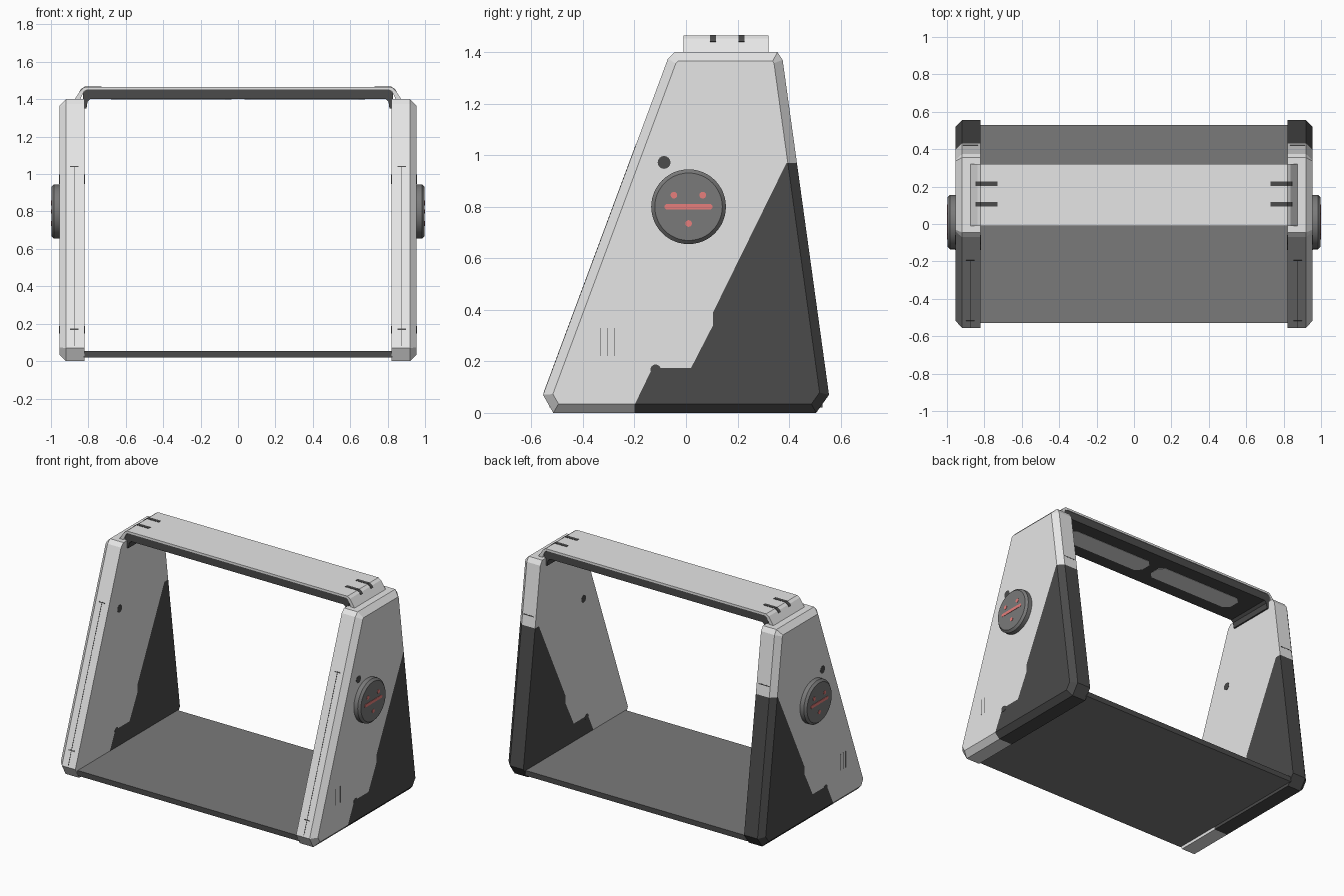
import bpy, bmesh, math
from mathutils import Vector

if "Cube" in bpy.data.objects:
    bpy.data.objects.remove(bpy.data.objects["Cube"])


def material(name, r, g, b):
    m = bpy.data.materials.new(name)
    m.diffuse_color = (r, g, b, 1)
    m.use_nodes = True
    m.node_tree.nodes["Principled BSDF"].inputs["Base Color"].default_value = m.diffuse_color
    return m


LIGHT = material("light_grey", 0.79, 0.79, 0.79)
MID = material("mid_grey", 0.195, 0.195, 0.195)
DARK = material("dark_grey", 0.07, 0.07, 0.07)
RED = material("soft_red", 0.8, 0.21, 0.2)


def prism(pts, axis, a, b, inset=0):
    """Extrude a 2D profile along an axis; optionally chamfer the far end."""
    place = {'x': lambda u, v, w: (w, u, v),
             'y': lambda u, v, w: (u, w, v),
             'z': lambda u, v, w: (u, v, w)}[axis]
    bm = bmesh.new()
    near = [bm.verts.new(place(u, v, a)) for u, v in pts]
    far = [bm.verts.new(place(u, v, b)) for u, v in pts]
    n = len(pts)
    bm.faces.new(near)
    end = bm.faces.new(far)
    for i in range(n):
        j = (i + 1) % n
        bm.faces.new((near[i], near[j], far[j], far[i]))
    bmesh.ops.recalc_face_normals(bm, faces=bm.faces[:])
    if inset:
        bmesh.ops.inset_individual(bm, faces=[end], thickness=inset,
                                   depth=inset, use_even_offset=True)
    return bm


def finish(name, bm, *mats, mirror=False, smooth=False):
    me = bpy.data.meshes.new(name)
    bm.normal_update()
    bm.to_mesh(me)
    bm.free()
    for m in mats:
        me.materials.append(m)
    ob = bpy.data.objects.new(name, me)
    bpy.context.collection.objects.link(ob)
    if mirror:
        mod = ob.modifiers.new("mirror", 'MIRROR')
        mod.use_mirror_merge = False
    if smooth:
        bpy.ops.object.select_all(action='DESELECT')
        ob.select_set(True)
        bpy.context.view_layer.objects.active = ob
        bpy.ops.object.shade_smooth_by_angle(angle=math.radians(30))
    return ob


def rect(u0, u1, v0, v1, c=0):
    if not c:
        return [(u0, v0), (u1, v0), (u1, v1), (u0, v1)]
    return [(u0 + c, v0), (u1 - c, v0), (u1, v0 + c), (u1, v1 - c),
            (u1 - c, v1), (u0 + c, v1), (u0, v1 - c), (u0, v0 + c)]


def disc(u, v, r, n):
    return [(u + r * math.cos(2 * math.pi * i / n),
             v + r * math.sin(2 * math.pi * i / n)) for i in range(n)]


def inside(u, v, poly):
    hit = False
    for (x0, y0), (x1, y1) in zip(poly, poly[1:] + poly[:1]):
        if (y0 > v) != (y1 > v) and u < x0 + (v - y0) * (x1 - x0) / (y1 - y0):
            hit = not hit
    return hit


# Side panels: chamfered outer face, dark stepped area at the lower back
outline = [(-0.515, 0), (0.505, 0), (0.555, 0.07), (0.375, 1.37),
           (0.355, 1.4), (-0.045, 1.4), (-0.07, 1.375), (-0.555, 0.07)]
dark_area = [(0.7, 0.97), (0.39, 0.97), (0.105, 0.39), (0.105, 0.34),
             (0.02, 0.175), (-0.13, 0.175), (-0.2, 0.03), (-0.2, -0.1),
             (0.7, -0.1)]
bm = prism(outline, 'x', 0.82, 0.92, 0.035)
for (y0, z0), (y1, z1) in zip(dark_area[:7], dark_area[1:8]):
    bmesh.ops.bisect_plane(bm, geom=bm.verts[:] + bm.edges[:] + bm.faces[:],
                           dist=1e-5, plane_co=(0, y0, z0),
                           plane_no=Vector((0, z0 - z1, y1 - y0)).normalized())
for f in bm.faces:
    c = f.calc_center_median()
    f.material_index = int(inside(c.y, c.z, dark_area))
finish("side_panel", bm, LIGHT, DARK, mirror=True)

# Round knobs with red marks
finish("side_knob", prism(disc(0.01, 0.8, 0.145, 48), 'x', 0.95, 0.984, 0.014),
       MID, mirror=True, smooth=True)
finish("knob_bar", prism(rect(-0.083, 0.103, 0.79, 0.81, 0.006), 'x', 0.995, 1.0),
       RED, mirror=True)
for y, z in ((-0.047, 0.845), (0.065, 0.845), (0.01, 0.735)):
    finish("knob_dot", prism(disc(y, z, 0.013, 16), 'x', 0.995, 1.0),
           RED, mirror=True)

# Holes and vent slits in the side panels
for y, z, r in ((-0.085, 0.972, 0.025), (-0.118, 0.168, 0.02)):
    finish("panel_hole", prism(disc(y, z, r, 16), 'x', 0.819, 0.956),
           DARK, mirror=True)
for y in (-0.332, -0.304, -0.278):
    finish("vent_slit", prism(rect(y - 0.001, y + 0.001, 0.22, 0.33), 'x',
                              0.95, 0.9555), DARK, mirror=True)


# Seam lines along the sloping front and back edges
def front_y(z):
    return -0.555 + (z - 0.07) * 0.485 / 1.305


def back_y(z):
    return 0.555 - (z - 0.07) * 0.18 / 1.3


def edge_line(name, edge, out, x0, x1, z0, z1):
    pts = [(edge(z0) + out, z0), (edge(z1) + out, z1),
           (edge(z1) - out, z1), (edge(z0) - out, z0)]
    finish(name, prism(pts, 'x', x0, x1), DARK, mirror=True)


edge_line("front_seam", front_y, -0.001, 0.873, 0.877, 0.08, 1.04)
for z in (0.17, 1.04):
    edge_line("front_tick", front_y, -0.001, 0.853, 0.897, z - 0.003, z + 0.003)
edge_line("back_tick", back_y, 0.001, 0.835, 0.915, 1.037, 1.043)

# Floor slab: lighter on its broad faces, dark along its edges
bm = prism(rect(-0.825, 0.825, -0.53, 0.53), 'z', 0.02, 0.055)
for f in bm.faces:
    f.material_index = int(abs(f.normal.z) < 0.5)
finish("floor_slab", bm, MID, DARK)


# Handle: light cover bent over a dark core
def both_sides(half):
    return half + [(-x, z) for x, z in reversed(half)]


upper = both_sides([(0.877, 1.395), (0.838, 1.452), (0.82, 1.465)])
lower = both_sides([(0.845, 1.395), (0.825, 1.442), (0.81, 1.451)])
finish("handle_cover", prism(upper + lower[::-1], 'y', -0.01, 0.32), LIGHT)
core_low = both_sides([(0.79, 1.4), (0.805, 1.385), (0.81, 1.35), (0.83, 1.35)])
core_top = both_sides([(0.83, 1.435), (0.81, 1.452)])
core = core_low[:4] + core_top + core_low[4:]
finish("handle_core", prism(core, 'y', -0.006, 0.316), DARK)

# Dark slots in the top of the handle, and light pads beneath it
slot = [(0.73, 1.46), (0.73, 1.467), (0.8205, 1.467), (0.8395, 1.4535),
        (0.848, 1.441), (0.843, 1.438), (0.834, 1.449), (0.818, 1.46)]
for y in (0.105, 0.215):
    finish("handle_slot", prism(slot, 'y', y - 0.012, y + 0.012), DARK, mirror=True)
finish("handle_pad", prism(rect(0.035, 0.68, 0.085, 0.225, 0.035), 'z',
                           1.3985, 1.402), LIGHT, mirror=True)
